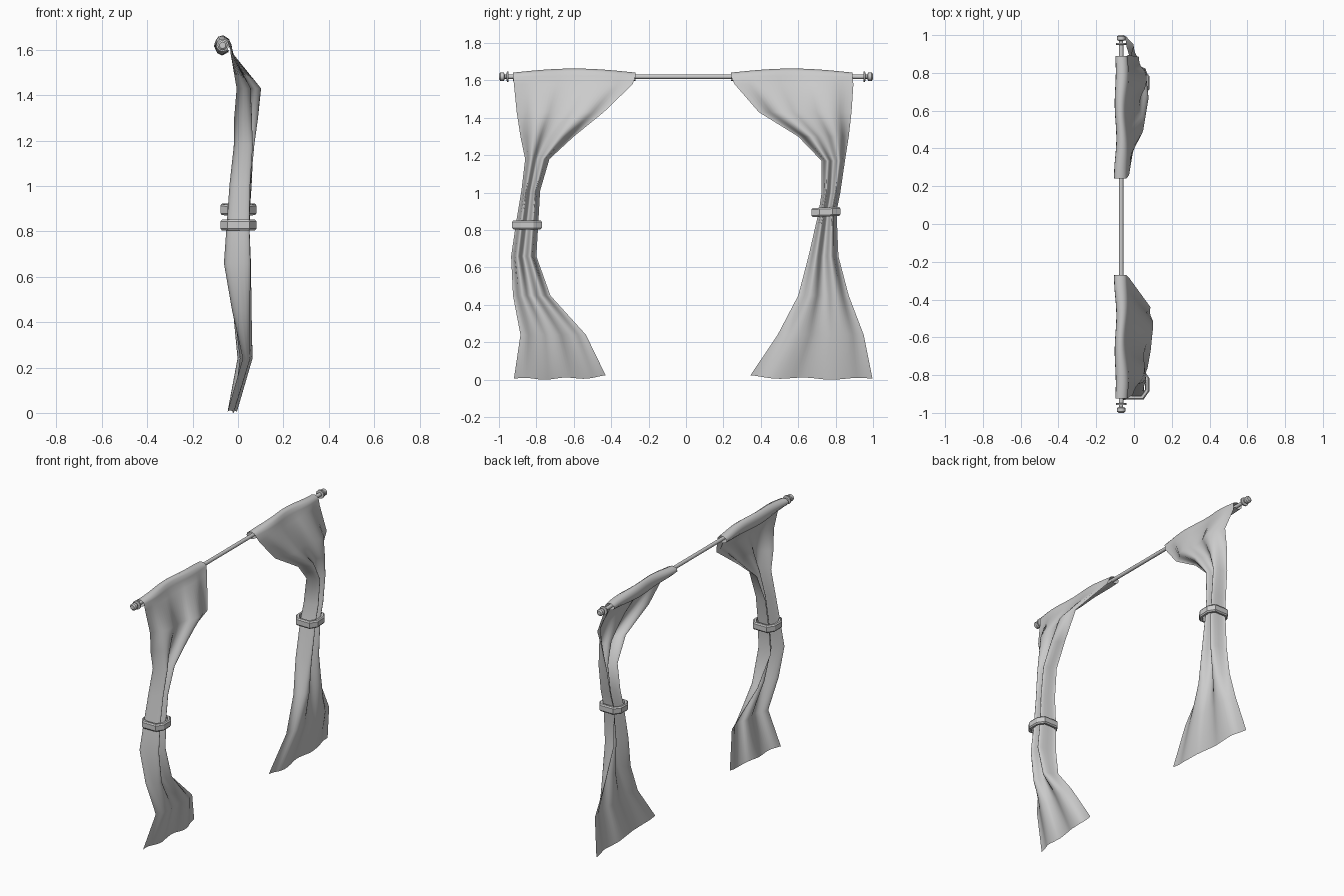
import bpy, bmesh, math
from math import sin, cos, pi

if "Cube" in bpy.data.objects:
    bpy.data.objects.remove(bpy.data.objects["Cube"])

ROD_X, ROD_Z = -0.068, 1.62


def mesh_object(name, verts, faces, angle=50):
    me = bpy.data.meshes.new(name)
    me.from_pydata(verts, [], faces)
    bm = bmesh.new()
    bm.from_mesh(me)
    bmesh.ops.recalc_face_normals(bm, faces=bm.faces)
    bm.to_mesh(me)
    bm.free()
    ob = bpy.data.objects.new(name, me)
    bpy.context.collection.objects.link(ob)
    bpy.ops.object.select_all(action='DESELECT')
    ob.select_set(True)
    bpy.context.view_layer.objects.active = ob
    bpy.ops.object.shade_smooth_by_angle(angle=math.radians(angle))
    return ob


def grid_faces(rows, cols, wrap_r=False, wrap_c=False):
    return [(r * cols + c, r * cols + (c + 1) % cols,
             (r + 1) % rows * cols + (c + 1) % cols, (r + 1) % rows * cols + c)
            for r in range(rows - (not wrap_r)) for c in range(cols - (not wrap_c))]


# Rod with turned finials, as one lathe profile of (y, radius)
end = [(1.0, .014), (.993, .022), (.974, .022), (.969, .011), (.959, .011),
       (.958, .028), (.949, .028), (.948, .012)]
profile = end + [(-y, r) for y, r in reversed(end)]
N = 12
verts = [(ROD_X + r * cos(2 * pi * k / N), y, ROD_Z + r * sin(2 * pi * k / N))
         for y, r in profile for k in range(N)]
faces = grid_faces(len(profile), N, wrap_c=True)
faces += [tuple(range(N)), tuple(range(len(verts) - N, len(verts)))]
mesh_object("curtain_rod", verts, faces, 35)


# Curtain: rod sleeve followed by a gathered, pleated drop
def curtain(name, top_outer, top_inner, levels, cols=32):
    rows = []
    for k in range(9):                       # sleeve wraps the rod
        a = math.radians(-50 - k * 38)
        row = []
        for c in range(cols + 1):
            t = c / cols
            y = top_outer + (top_inner - top_outer) * t
            swell = sin(pi * t)
            x = ROD_X + (.032 + .003 * sin(9 * t)) * cos(a) + .005 * sin(11 * t)
            z = ROD_Z + (.022 + .022 * swell) * sin(a)
            row.append((x, y, z))
        rows.append(row)
    for z, yo, yi, xo, xi, amp in levels:    # hanging cloth
        row = []
        for c in range(cols + 1):
            t = c / cols
            # tight pleats keep square flanks; the central groove is shallower
            w = -cos(4 * pi * t)
            w = math.copysign(abs(w) ** .7, w)
            if .25 < t < .75:
                w = 1 - (1 - w) * .6
            x = xo + (xi - xo) * t + amp * w
            hem = (.005 * (1 + sin(14 * t)) + .014 * t ** 4) if z < .1 else 0
            row.append((x, yo + (yi - yo) * t, z + hem))
        rows.append(row)
    mesh_object(name, [v for r in rows for v in r],
                grid_faces(len(rows), cols + 1), 80)


# levels: z, outer y, inner y, outer x, inner x, pleat depth
curtain("left_curtain", -.925, -.27, [
    (1.58, -.92, -.285, -.028, -.022, .004),
    (1.43, -.905, -.44, .012, .105, .018),
    (1.30, -.885, -.60, .015, .07, .032),
    (1.18, -.86, -.73, .022, .035, .040),
    (1.01, -.88, -.78, .008, .012, .045),
    (.83, -.91, -.79, 0, 0, .050),
    (.66, -.935, -.80, -.004, 0, .058),
    (.45, -.925, -.725, .012, .025, .038),
    (.24, -.885, -.535, .035, .055, .014),
    (0, -.92, -.43, -.036, -.008, .010)])
curtain("right_curtain", .89, .24, [
    (1.58, .895, .26, -.028, -.022, .004),
    (1.43, .885, .39, .05, .02, .024),
    (1.30, .87, .60, .03, .05, .032),
    (1.17, .85, .725, .02, .03, .04),
    (1.0, .825, .725, .015, .015, .045),
    (.9, .805, .71, .005, .005, .048),
    (.66, .815, .655, 0, .005, .045),
    (.45, .87, .60, .01, .015, .032),
    (.24, .95, .49, .012, .022, .014),
    (0, .997, .345, -.036, -.008, .010)])


# Tie-backs: faceted rounded rings with a chamfered section
def tie(name, y, z, ry, tilt):
    ring = [(1, .45), (.62, 1), (-.62, 1), (-1, .45),
            (-1, -.45), (-.62, -1), (.62, -1), (1, -.45)]
    section = [(0, .016), (-.006, .024), (-.018, .024),
               (-.022, 0), (-.018, -.024), (-.006, -.024), (0, -.016)]
    verts = []
    for px, py in ring:
        for d, h in section:
            verts.append((.002 + px * (.079 + d), y + py * (ry + d),
                          z + h + tilt * py))
    mesh_object(name, verts, grid_faces(8, len(section), True, True), 25)


tie("left_tieback", -.85, .828, .079, 0)
tie("right_tieback", .748, .897, .077, .003)
